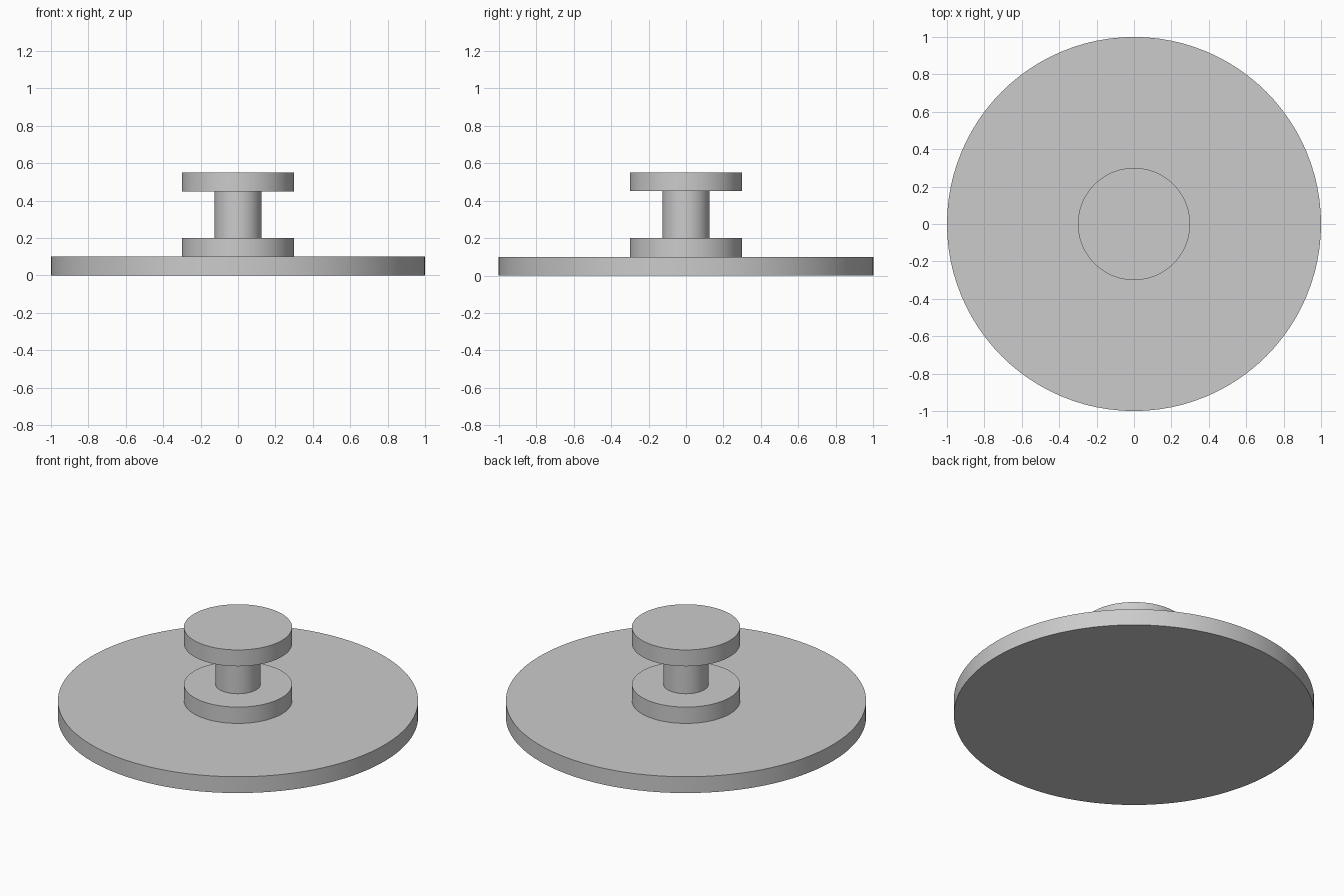
import bpy
import math

if "Cube" in bpy.data.objects:
    bpy.data.objects.remove(bpy.data.objects["Cube"])

grey = bpy.data.materials.new("plain grey")
grey.diffuse_color = (0.6, 0.6, 0.6, 1)
grey.use_nodes = True
grey.node_tree.nodes["Principled BSDF"].inputs["Base Color"].default_value = grey.diffuse_color


def disc(name, radius, bottom, top):
    """Upright cylinder between two heights, smooth round its side."""
    bpy.ops.mesh.primitive_cylinder_add(
        vertices=96, radius=radius, depth=top - bottom,
        location=(0, 0, (bottom + top) / 2))
    ob = bpy.context.object
    ob.name = name
    ob.data.materials.append(grey)
    bpy.ops.object.shade_smooth_by_angle(angle=math.radians(30))


# Wide plate with a spool-shaped knob on top
disc("base_plate", 1.0, 0.0, 0.1)
disc("lower_flange", 0.3, 0.1, 0.2)
disc("stem", 0.125, 0.2, 0.45)
disc("top_cap", 0.3, 0.45, 0.55)
